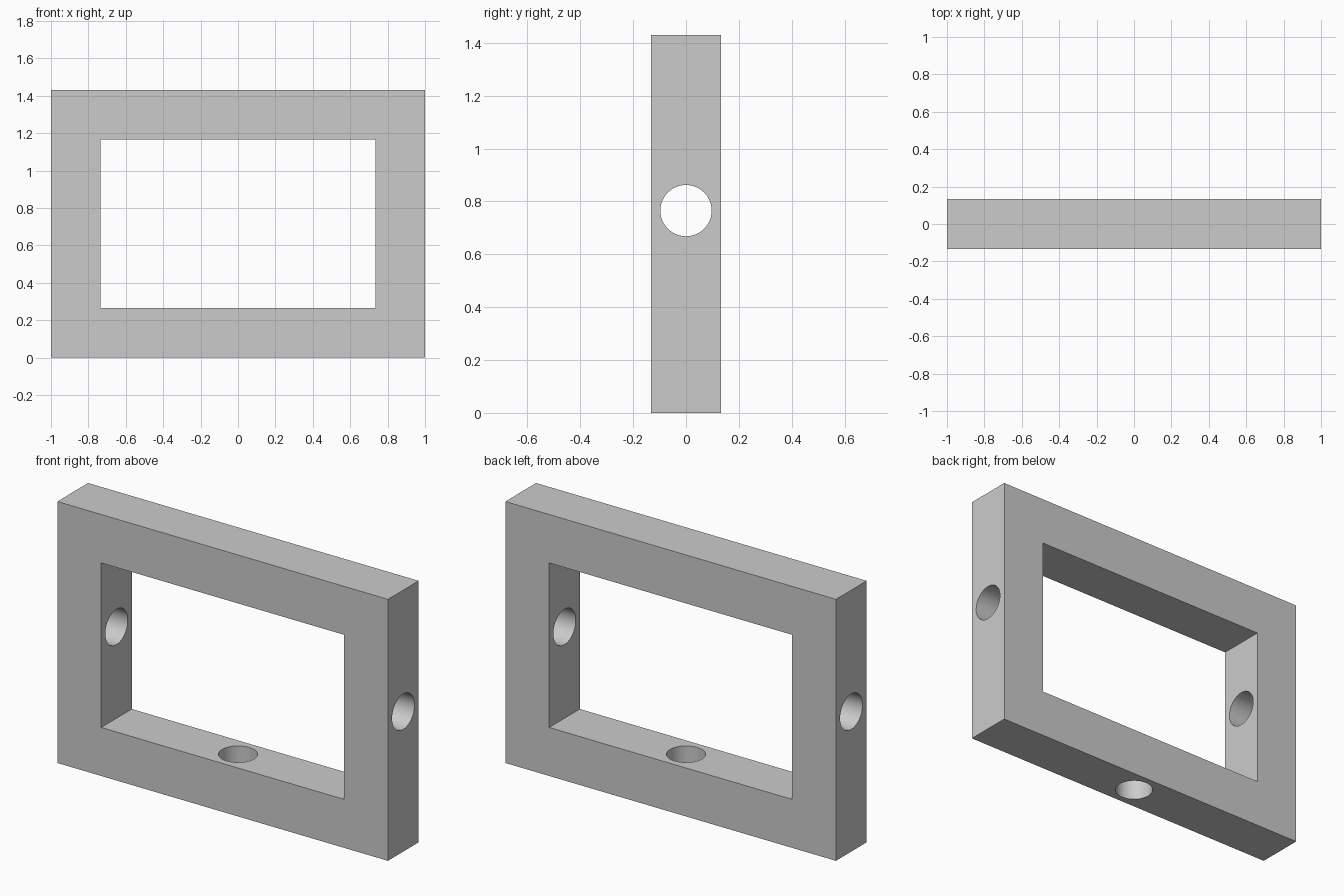
import bpy
import math

if "Cube" in bpy.data.objects:
    bpy.data.objects.remove(bpy.data.objects["Cube"], do_unlink=True)

WIDTH, HEIGHT, BAR = 2.0, 1.43, 0.265   # outer size and square bar section
HOLE_RADIUS, SIDE_HOLE_Z = 0.097, 0.765

grey = bpy.data.materials.new("plain_grey")
grey.use_nodes = True
colour = (0.6, 0.6, 0.6, 1)
grey.diffuse_color = colour
grey.node_tree.nodes["Principled BSDF"].inputs["Base Color"].default_value = colour


def box(name, size, z):
    bpy.ops.mesh.primitive_cube_add(size=1, location=(0, 0, z))
    obj = bpy.context.object
    obj.name = name
    obj.scale = size
    bpy.ops.object.transform_apply(location=True, rotation=True, scale=True)
    return obj


def rod(name, length, location, tilt=0):
    bpy.ops.mesh.primitive_cylinder_add(vertices=64, radius=HOLE_RADIUS, depth=length,
                                        location=location, rotation=(0, tilt, 0))
    obj = bpy.context.object
    obj.name = name
    return obj


# Rectangular frame block
frame = box("frame", (WIDTH, BAR, HEIGHT), HEIGHT / 2)
frame.data.materials.clear()
frame.data.materials.append(grey)

# Window opening, cross hole through both uprights, hole through the bottom bar
cutters = [
    box("opening_cutter", (WIDTH - 2 * BAR, BAR * 2, HEIGHT - 2 * BAR), HEIGHT / 2),
    rod("side_hole_cutter", WIDTH * 1.2, (0, 0, SIDE_HOLE_Z), math.pi / 2),
    rod("bottom_hole_cutter", BAR * 2, (0, 0, BAR / 2)),
]
for cutter in cutters:
    cutter.hide_render = True
    cutter.data.materials.append(grey)
    bpy.ops.object.select_all(action='DESELECT')
    frame.select_set(True)
    bpy.context.view_layer.objects.active = frame
    cut = frame.modifiers.new(cutter.name, 'BOOLEAN')
    cut.operation = 'DIFFERENCE'
    cut.solver = 'EXACT'
    cut.object = cutter
    bpy.ops.object.modifier_apply(modifier=cut.name)
    bpy.data.objects.remove(cutter, do_unlink=True)

# Smooth hole walls, sharp frame edges
bpy.ops.object.shade_smooth_by_angle(angle=math.radians(30))
